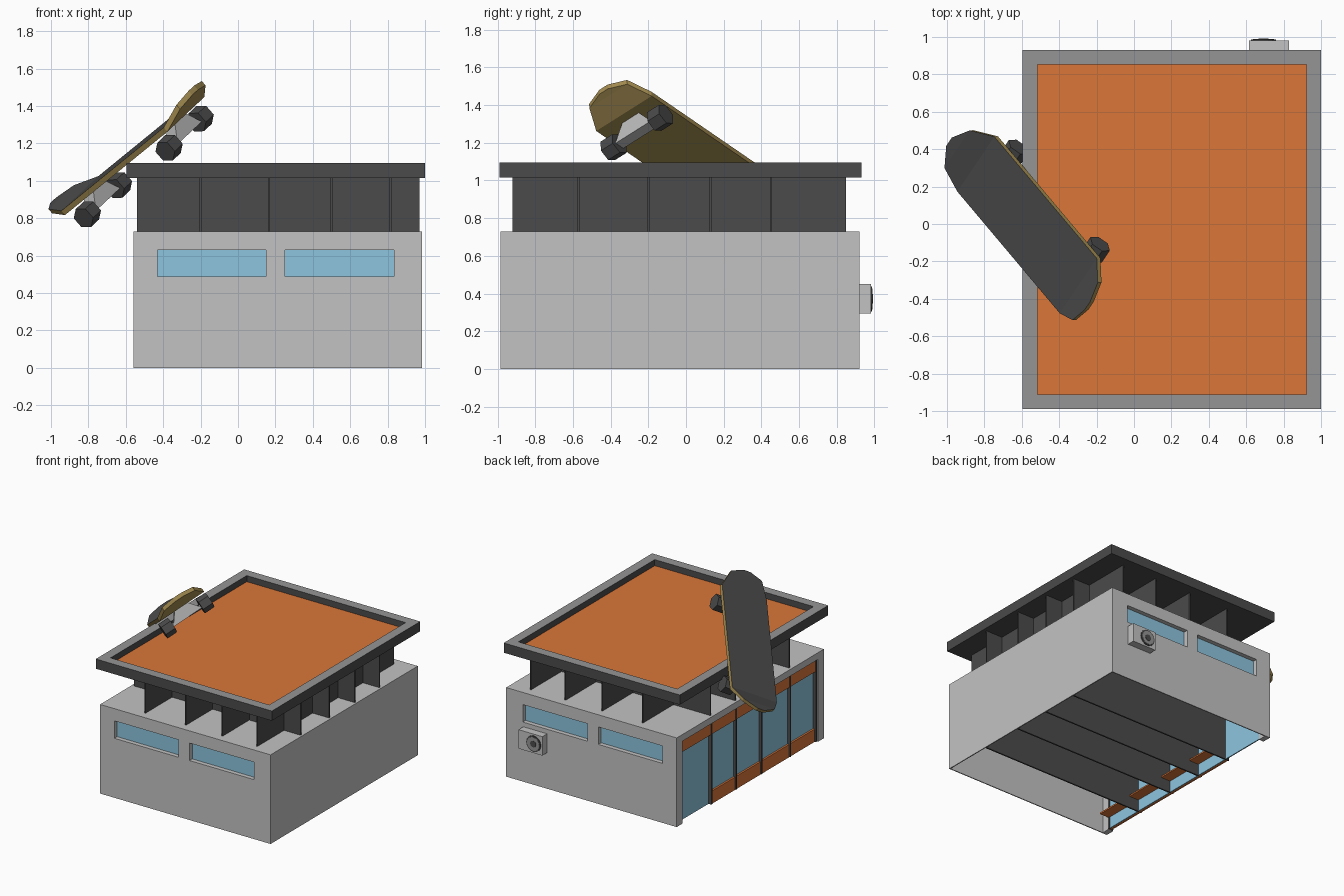
import bpy, bmesh, math
from mathutils import Matrix, Vector

if "Cube" in bpy.data.objects:
    bpy.data.objects.remove(bpy.data.objects["Cube"])


def mat(name, c):
    m = bpy.data.materials.new(name)
    m.diffuse_color = (*c, 1)
    m.use_nodes = True
    m.node_tree.nodes["Principled BSDF"].inputs["Base Color"].default_value = m.diffuse_color
    return m


CONCRETE = mat("concrete", (0.545, 0.545, 0.545))
RIM = mat("mid grey", (0.30, 0.30, 0.30))
DARK = mat("dark grey", (0.07, 0.07, 0.07))
ORANGE = mat("orange", (0.70, 0.18, 0.04))
GLASS = mat("blue glass", (0.27, 0.56, 0.73))
TAN = mat("tan wood", (0.38, 0.27, 0.085))
METAL = mat("truck metal", (0.52, 0.52, 0.52))


def finish(name, bm, mats):
    bmesh.ops.recalc_face_normals(bm, faces=bm.faces)
    me = bpy.data.meshes.new(name)
    bm.to_mesh(me)
    bm.free()
    for m in mats:
        me.materials.append(m)
    ob = bpy.data.objects.new(name, me)
    bpy.context.collection.objects.link(ob)
    return ob


def add_box(bm, x0, x1, y0, y1, z0, z1):
    m = Matrix.Translation(((x0 + x1) / 2, (y0 + y1) / 2, (z0 + z1) / 2)) @ \
        Matrix.Diagonal((x1 - x0, y1 - y0, z1 - z0, 1))
    return bmesh.ops.create_cube(bm, size=1, matrix=m)["verts"]


def boxes(name, material, *dims):
    bm = bmesh.new()
    for d in dims:
        add_box(bm, *d)
    return finish(name, bm, [material])


def cyl(name, material, r, depth, seg, matrix):
    bm = bmesh.new()
    bmesh.ops.create_cone(bm, cap_ends=True, segments=seg, radius1=r, radius2=r,
                          depth=depth, matrix=matrix)
    return finish(name, bm, [material])


X0, X1, Y0, Y1, H, T = -0.56, 0.985, -0.985, 0.92, 0.73, 0.008
LINTEL, PILLAR = 0.675, 0.075
WINDOWS = [(-0.43, 0.15), (0.25, 0.835)]
WZ = (0.487, 0.63)

# Thin concrete shell: right wall, ceiling slab, two walls with window holes
boxes("right_wall", CONCRETE, (X1 - T, X1, Y0 + T, Y1 - T, 0, LINTEL))
boxes("ceiling_slab", CONCRETE, (X0, X1, Y0 + T, Y1 - T, LINTEL, H))
boxes("corner_pillars", CONCRETE,
      (X0, X0 + 0.045, Y0 + T, Y0 + PILLAR, 0, LINTEL),
      (X0, X0 + 0.045, Y1 - PILLAR, Y1 - T, 0, LINTEL))
cutter = boxes("window_cutter", DARK, *[(a, b, -1.2, 1.2, *WZ) for a, b in WINDOWS])
cutter.hide_render = True
cutter.hide_viewport = True
for side, ya, yb in (("front", Y0, Y0 + T), ("back", Y1 - T, Y1)):
    wall = boxes(side + "_wall", CONCRETE, (X0, X1, ya, yb, 0, H))
    mod = wall.modifiers.new("windows", "BOOLEAN")
    mod.object = cutter
    mod.operation = "DIFFERENCE"
    mod.solver = "EXACT"
    # Recess around each window: box tube open at both ends
    y0, y1 = (Y0 + T, Y0 + 0.045) if side == "front" else (Y1 - 0.045, Y1 - T)
    bm = bmesh.new()
    for a, b in WINDOWS:
        add_box(bm, a, b, y0, y1, *WZ)
    bm.normal_update()
    bmesh.ops.delete(bm, geom=[f for f in bm.faces if abs(f.normal.y) > 0.9], context="FACES")
    finish(side + "_window_recess", bm, [CONCRETE])
    yg = y1 - 0.009 if side == "front" else y0
    boxes(side + "_window_glass", GLASS, *[(a, b, yg, yg + 0.009, *WZ) for a, b in WINDOWS])

# Open left side: glass, orange bands and end jamb
FIN_Y = (-0.57, -0.2, 0.13, 0.45)
YA, YB = Y0 + PILLAR, Y1 - PILLAR
boxes("shopfront_glass", GLASS, (-0.525, -0.516, YA, YB, 0.005, LINTEL))
boxes("upper_band", ORANGE, (-0.545, -0.5, YA, YB, LINTEL - 0.1, LINTEL))
boxes("lower_band", ORANGE, (-0.54, -0.525, YA, 0.45, 0, 0.105))
boxes("inner_sill", ORANGE, (-0.516, -0.43, YA, 0.45, 0.1, 0.112))
boxes("end_jamb", DARK, (-0.55, -0.51, YA, YA + 0.015, 0, LINTEL))

# Cross walls inside, and the crossed fins that carry the roof
boxes("cross_walls", DARK,
      *[(-0.55, X1 - T, y - 0.006, y + 0.006, 0.004, LINTEL) for y in FIN_Y])
boxes("roof_fins_across", DARK,
      *[(-0.54, 0.97, y - 0.005, y + 0.005, H, 1.02) for y in FIN_Y])
boxes("roof_fins_along", DARK,
      *[(x - 0.005, x + 0.005, -0.92, 0.85, H, 1.02)
        for x in (-0.2, 0.167, 0.5, 0.815)])

# Roof tray: inset top face pushed down, rim grey, floor orange
bm = bmesh.new()
add_box(bm, -0.595, 1.0, -0.99, 0.93, 1.015, 1.095)
bm.normal_update()
top = max(bm.faces, key=lambda f: f.calc_center_median().z)
bmesh.ops.inset_region(bm, faces=[top], thickness=0.078, use_even_offset=True)
for f in bm.faces:
    f.normal_update()
    if f.normal.z > 0.9:
        f.material_index = 1
hole = bmesh.ops.extrude_face_region(bm, geom=[top])
for f in [g for g in hole["geom"] if isinstance(g, bmesh.types.BMFace)]:
    f.material_index = 2
    floor_verts = list(f.verts)
    for e in f.edges:
        for s in e.link_faces:
            if s is not f:
                s.material_index = 0
bmesh.ops.translate(bm, verts=floor_verts, vec=(0, 0, -0.05))
if top.is_valid:
    bmesh.ops.delete(bm, geom=[top], context="FACES_ONLY")
finish("roof_tray", bm, [DARK, RIM, ORANGE])

# Air conditioner on the back wall
boxes("air_conditioner", CONCRETE, (0.615, 0.83, Y1, 0.982, 0.295, 0.45))
for name, m, r, y in (("fan_ring", DARK, 0.066, 0.984), ("fan_plate", RIM, 0.056, 0.987),
                      ("fan_hub", DARK, 0.026, 0.989)):
    cyl(name, m, r, 0.012, 16,
        Matrix.Translation((0.692, y - 0.003, 0.372)) @ Matrix.Rotation(math.pi / 2, 4, "X"))

# Skateboard frame: local x = length, y = width, z = deck normal
tilt = math.radians(41)
e1 = Vector((math.cos(tilt), 0, math.sin(tilt)))
e2 = Vector((0, 1, 0))
L = 0.735 * e1 - 0.678 * e2
W = 0.678 * e1 + 0.735 * e2
N = L.cross(W)
board = Matrix((L, W, N)).transposed().to_4x4()
board = Matrix.Rotation(math.radians(2), 4, e1) @ board
board.translation = (-0.572, -0.005, 1.155)

# Deck: stations of (length, half width, height), dark grip on top
bm = bmesh.new()
stations = [(-0.66, 0.03, 0.062), (-0.6, 0.137, 0.048), (-0.48, 0.2, 0),
            (0.48, 0.2, 0), (0.6, 0.137, 0.048), (0.635, 0.03, 0.06)]
rows = [[bm.verts.new((a, s * b, h + dz)) for s, dz in ((-1, 0), (1, 0), (1, -0.03), (-1, -0.03))]
        for a, b, h in stations]
for p, q in zip(rows, rows[1:]):
    for i in range(4):
        j = (i + 1) % 4
        f = bm.faces.new((p[i], p[j], q[j], q[i]))
        f.material_index = 1 if i == 0 else 0
bm.faces.new(rows[0])
bm.faces.new(rows[-1])
finish("board_deck", bm, [TAN, DARK]).matrix_world = board

# Trucks and six-sided wheels
for end, x in (("low", -0.383), ("high", 0.383)):
    bm = bmesh.new()
    for v in add_box(bm, x - 0.03, x + 0.03, -0.13, 0.13, -0.12, -0.02):
        if v.co.z > -0.05:
            v.co.y *= 0.4
            v.co.x = x + (v.co.x - x) * 1.6
    add_box(bm, x - 0.015, x + 0.015, -0.165, 0.165, -0.118, -0.092)
    finish(end + "_truck", bm, [METAL]).matrix_world = board
    for s, side in ((-1, "left"), (1, "right")):
        cyl(f"{end}_{side}_wheel", DARK, 0.063, 0.085, 6,
            Matrix.Translation((x, s * 0.168, -0.104)) @
            Matrix.Rotation(math.pi / 2, 4, "X")).matrix_world = board
